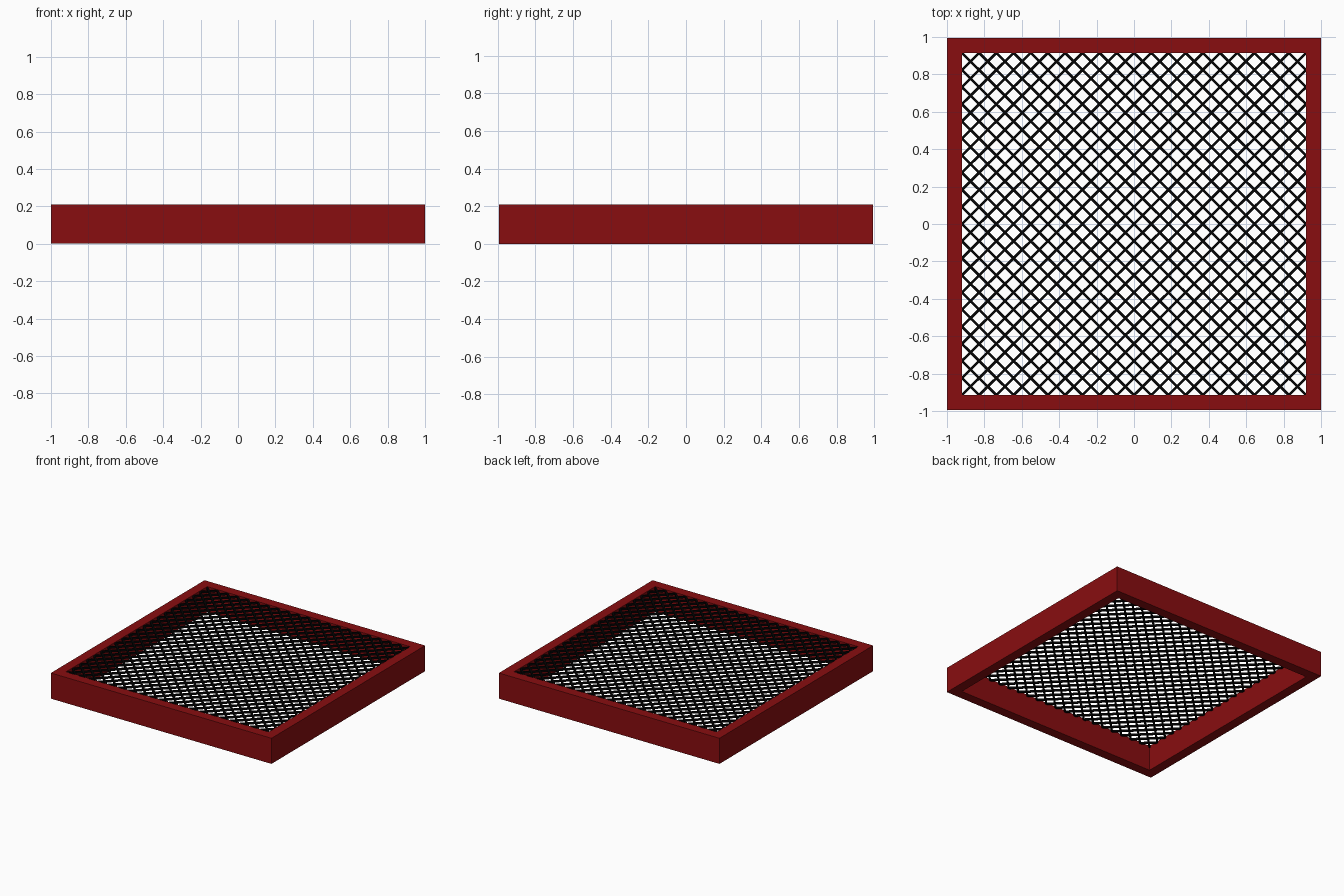
import bpy, bmesh
from mathutils import Vector, Matrix

if "Cube" in bpy.data.objects:
    bpy.data.objects.remove(bpy.data.objects["Cube"])

X, Y, H = 1.0, 0.995, 0.21      # frame half sizes and height
IX, IY = 0.92, 0.915            # opening half sizes
N = 20                          # mesh cells per side
WIRE = 0.014                    # wire thickness
WIRE_Z = 0.2


def material(name, rgb):
    m = bpy.data.materials.new(name)
    m.diffuse_color = (*rgb, 1)
    m.use_nodes = True
    m.node_tree.nodes["Principled BSDF"].inputs["Base Color"].default_value = m.diffuse_color
    return m


def make_object(name, bm, mat):
    bmesh.ops.recalc_face_normals(bm, faces=bm.faces)
    me = bpy.data.meshes.new(name)
    bm.to_mesh(me)
    bm.free()
    me.materials.append(mat)
    ob = bpy.data.objects.new(name, me)
    bpy.context.collection.objects.link(ob)
    return ob


red = material("dark red", (0.25, 0.004, 0.005))
black = material("black", (0.001, 0.001, 0.001))

# Square open frame: a rectangular section swept round four mitred corners
bm = bmesh.new()
section = [(X, Y, 0), (X, Y, H), (IX, IY, H), (IX, IY, 0)]
corners = [(-1, -1), (1, -1), (1, 1), (-1, 1)]
rings = [[bm.verts.new((sx * x, sy * y, z)) for x, y, z in section] for sx, sy in corners]
for c in range(4):
    a, b = rings[c], rings[(c + 1) % 4]
    for i in range(4):
        j = (i + 1) % 4
        bm.faces.new((a[i], b[i], b[j], a[j]))
make_object("frame", bm, red)

# Diagonal wire mesh just below the top of the frame
bm = bmesh.new()


def add_wire(p, q):
    d = q - p
    rot = d.to_track_quat('X', 'Z').to_matrix().to_4x4()
    size = Matrix.Diagonal((d.length, WIRE, WIRE, 1))
    bmesh.ops.create_cube(bm, size=1, matrix=Matrix.Translation((p + q) / 2) @ rot @ size)


def grid_point(i, j, flip):
    return Vector((flip * (2 * i / N - 1) * IX, (2 * j / N - 1) * IY, WIRE_Z))


for flip in (1, -1):
    for k in range(1 - N, N):
        start = (max(k, 0), max(-k, 0))
        end = (min(N, N + k), min(N, N - k))
        add_wire(grid_point(*start, flip), grid_point(*end, flip))
make_object("wire_mesh", bm, black)
